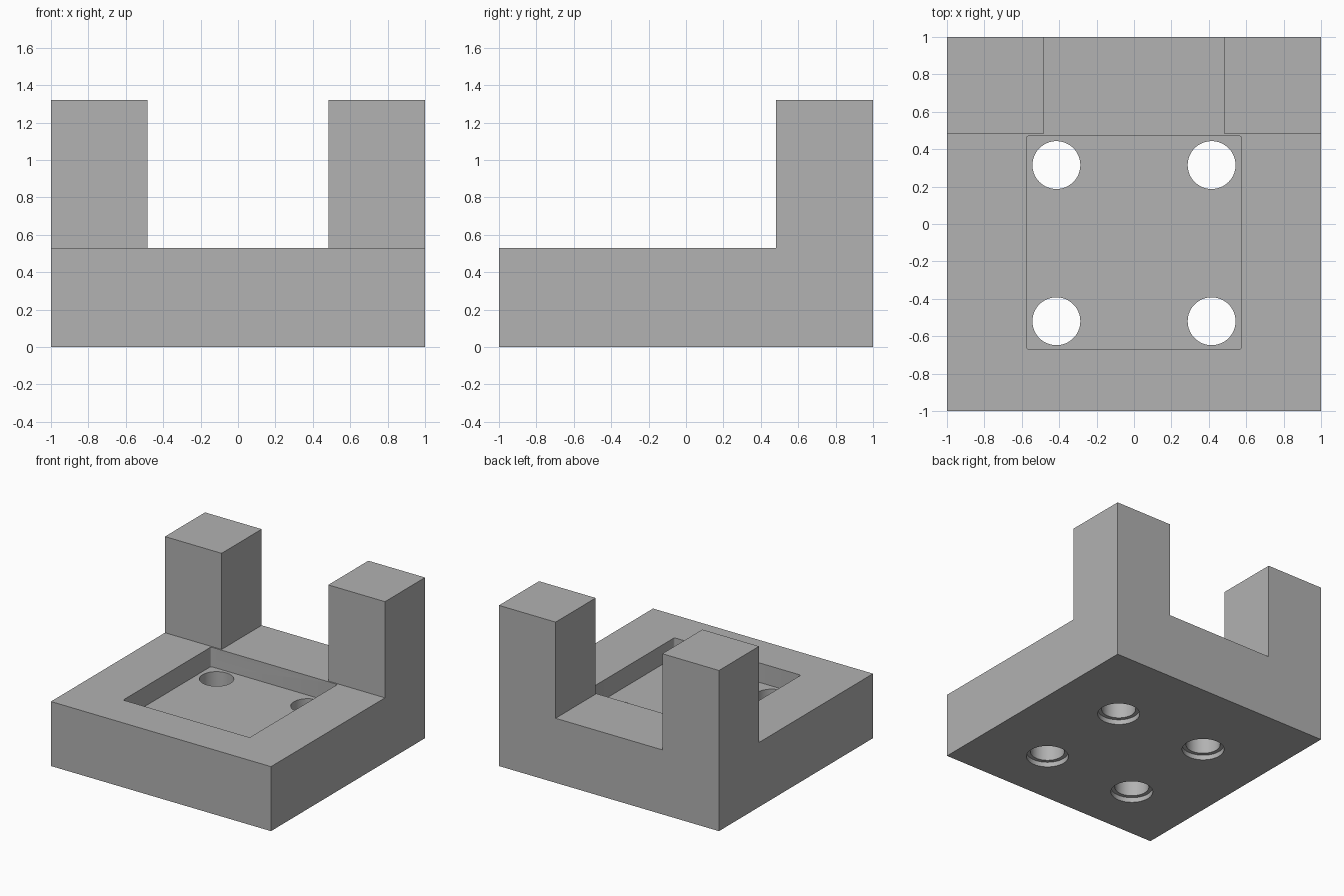
import bpy
import math

cube = bpy.data.objects.get("Cube")
if cube:
    bpy.data.objects.remove(cube, do_unlink=True)

grey = bpy.data.materials.new("light_grey")
grey.use_nodes = True
colour = (0.445, 0.445, 0.445, 1)
grey.diffuse_color = colour
grey.node_tree.nodes["Principled BSDF"].inputs["Base Color"].default_value = colour


def box(name, low, high):
    """Box between two opposite corners."""
    centre = [(a + b) / 2 for a, b in zip(low, high)]
    bpy.ops.mesh.primitive_cube_add(size=1, location=centre)
    obj = bpy.context.object
    obj.name = name
    obj.scale = [b - a for a, b in zip(low, high)]
    bpy.ops.object.transform_apply(location=True, rotation=False, scale=True)
    obj.data.materials.append(grey)
    return obj


def cylinder(name, x, y, radius, bottom, top):
    """Upright cylinder between two heights."""
    bpy.ops.mesh.primitive_cylinder_add(
        vertices=64, radius=radius, depth=top - bottom,
        location=(x, y, (bottom + top) / 2))
    obj = bpy.context.object
    obj.name = name
    obj.data.materials.append(grey)
    return obj


def apply_modifier(obj, mod):
    bpy.ops.object.select_all(action="DESELECT")
    obj.select_set(True)
    bpy.context.view_layer.objects.active = obj
    bpy.ops.object.modifier_apply(modifier=mod.name)


def cut(obj, cutter):
    """Subtract the cutter and discard it."""
    cutter.hide_render = True
    mod = obj.modifiers.new("cut", "BOOLEAN")
    mod.operation = "DIFFERENCE"
    mod.solver = "EXACT"
    mod.object = cutter
    apply_modifier(obj, mod)
    bpy.data.objects.remove(cutter, do_unlink=True)


BASE_TOP, POST_TOP, POST_FRONT, POST_INNER = 0.53, 1.32, 0.48, 0.485
FLOOR = 0.37

# Block with two rear corner posts left standing
body = box("base_with_posts", (-1, -1, 0), (1, 1, POST_TOP))
cut(body, box("front_cutter", (-2, -2, BASE_TOP), (2, POST_FRONT, 2)))
cut(body, box("gap_cutter", (-POST_INNER, 0, BASE_TOP), (POST_INNER, 2, 2)))

# Shallow square recess with slightly rounded corners
recess = box("recess_cutter", (-0.575, -0.67, FLOOR), (0.575, 0.47, 1))
for attr in [recess.data.attributes.new("bevel_weight_edge", "FLOAT", "EDGE")]:
    for edge in recess.data.edges:
        a, b = (recess.data.vertices[i].co for i in edge.vertices)
        attr.data[edge.index].value = 1.0 if abs(a.z - b.z) > 0.1 else 0.0
rounding = recess.modifiers.new("rounding", "BEVEL")
rounding.limit_method = "WEIGHT"
rounding.width = 0.012
rounding.segments = 3
apply_modifier(recess, rounding)
cut(body, recess)

# Four through holes, each with a wider counterbore underneath
for x in (-0.415, 0.415):
    for y in (-0.52, 0.315):
        cut(body, cylinder("hole_cutter", x, y, 0.128, -0.2, 0.8))
        cut(body, cylinder("counterbore_cutter", x, y, 0.158, -0.2, 0.04))

# Smooth hole walls, sharp block edges
bpy.ops.object.select_all(action="DESELECT")
body.select_set(True)
bpy.context.view_layer.objects.active = body
bpy.ops.object.shade_smooth_by_angle(angle=math.radians(35))
